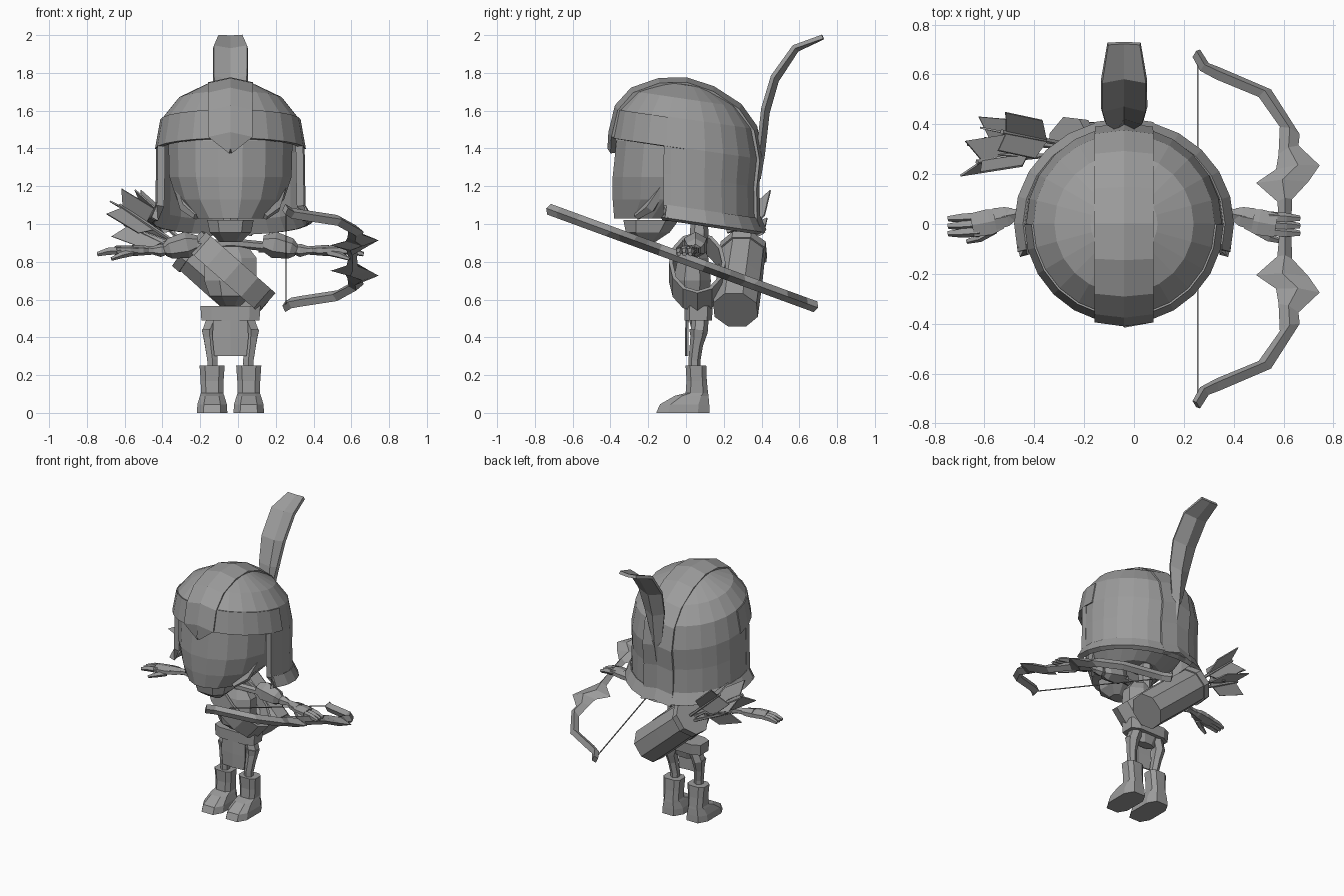
import bpy, bmesh
from math import sin, cos, pi
from mathutils import Vector as V

if "Cube" in bpy.data.objects:
    bpy.data.objects.remove(bpy.data.objects["Cube"])

CX = -0.04   # body symmetry plane
GREY = bpy.data.materials.new("dark_grey")
GREY.diffuse_color = (.33, .33, .33, 1)
GREY.use_nodes = True
GREY.node_tree.nodes["Principled BSDF"].inputs["Base Color"].default_value = GREY.diffuse_color


def mesh(name, verts, faces, thick=0):
    bm = bmesh.new()
    vs = [bm.verts.new(v) for v in verts]
    for f in faces:
        bm.faces.new([vs[i] for i in f])
    bmesh.ops.remove_doubles(bm, verts=bm.verts, dist=1e-5)
    bmesh.ops.recalc_face_normals(bm, faces=bm.faces)
    me = bpy.data.meshes.new(name)
    bm.to_mesh(me)
    bm.free()
    me.materials.append(GREY)
    ob = bpy.data.objects.new(name, me)
    bpy.context.collection.objects.link(ob)
    if thick:
        m = ob.modifiers.new("thickness", 'SOLIDIFY')
        m.thickness, m.offset = thick, 0
    return ob


def loft(name, rings, closed=True, caps=True, thick=0, skip=None):
    n = len(rings[0])
    verts = [p for r in rings for p in r]
    faces = [(i*n+j, i*n+(j+1) % n, (i+1)*n+(j+1) % n, (i+1)*n+j)
             for i in range(len(rings)-1) for j in range(n if closed else n-1)
             if not (skip and skip(i, j))]
    if caps and closed:
        faces += [tuple(range(n)), tuple(range((len(rings)-1)*n, len(rings)*n))]
    return mesh(name, verts, faces, thick)


def tube(name, pts, radii, sides=6, flat=1.0):
    pts = [V(p) for p in pts]
    rings = []
    for i, p in enumerate(pts):
        d = (pts[min(i+1, len(pts)-1)] - pts[max(i-1, 0)]).normalized()
        ref = V((0, 0, 1)) if abs(d.z) < 0.9 else V((0, 1, 0))
        a = d.cross(ref).normalized()
        b = a.cross(d)
        rings.append([p + radii[i]*(cos(t)*a + flat*sin(t)*b)
                      for t in [2*pi*(k+.5)/sides for k in range(sides)]])
    return loft(name, rings)


def stack(name, rows, sides=8, cx=CX, square=1.0):
    """Loft of rows (z, half width, y front, y back)."""
    def sq(c):
        return (abs(c)**square) * (1 if c > 0 else -1)
    rings = []
    for z, hw, y0, y1 in rows:
        ts = [2*pi*(k+.5)/sides for k in range(sides)]
        rings.append([(cx+hw*sq(cos(t)), (y0+y1)/2+(y1-y0)/2*sq(sin(t)), z) for t in ts])
    return loft(name, rings)


# helmet shell: turned profile, sheared upward at the front, face cut open
PROF = [(0, 1.74), (.13, 1.72), (.27, 1.65), (.35, 1.55), (.378, 1.40),
        (.380, 1.25), (.384, 1.08), (.42, 1.01)]
SEG = 24


def hp(r, z, k, off=0):
    t = 2*pi*k/SEG - pi/2
    y = (r+off)*sin(t)
    if y > 0 and z < 1.3:      # lower wall and rim flare less at the back
        y *= .95
    return (CX+(r+off)*cos(t), y, z-.15*y)


loft("helmet_shell", [[hp(r, z, k) for k in range(SEG)] for r, z in PROF], caps=False,
     thick=.03, skip=lambda i, j: i >= 4 and (j < 5 or j >= SEG-5))
# brow band across the front, and flared rim trim around the back
loft("brow_band", [[hp(r, z, k, .010) for k in range(-6, 7)]
                   for r, z in [(.35, 1.55), (.378, 1.395)]], closed=False, thick=.024)
loft("helmet_rim", [[hp(r, z, k, .008) for k in range(5, 20)]
                    for r, z in [(.384, 1.08), (.42, 1.01)]], closed=False, thick=.03)
# cheek edges of the face opening
for k, s in ((5, "right"), (19, "left")):
    tube("cheek_edge_"+s, [hp(r, z, k) for r, z in PROF[4:]], [.028]*4, 4)
# raised creased ridge from brow point over the top to the rear rim
path = [(-.40, 1.335, .004), (-.395, 1.42, .115)]
path += [(-r-.012, z+.012, .115) for r, z in PROF[3:0:-1]] + [(0, 1.757, .115)]
path += [(r*(.95 if z < 1.3 else 1)+.012, z+.012, .115) for r, z in PROF[1:]]
loft("helmet_ridge", [[(CX-w, y*.965, z-.15*y-.02), (CX, y*1.005, z-.15*y+.006),
                       (CX+w, y*.965, z-.15*y-.02)] for y, z, w in path],
     closed=False, thick=.028)
# feather plume
loft("plume", [[(CX-w, y-f, z+f), (CX, y+f, z-f), (CX+w, y-f, z+f)]
               for y, z, w, f in [(.375, 1.25, .02, .01), (.395, 1.38, .035, .012),
                                  (.42, 1.6, .075, .012), (.47, 1.77, .09, .011),
                                  (.58, 1.93, .09, .008), (.725, 1.99, .065, .002)]],
     closed=False, thick=.022)

# skull and jaw
stack("skull", [(1.56, .28, -.31, .28), (1.44, .335, -.375, .32), (1.25, .33, -.395, .32),
                (1.13, .29, -.395, .3), (1.03, .20, -.385, .12)], 16)
stack("jaw", [(1.02, .13, -.34, -.03), (.955, .115, -.325, -.08), (.905, .06, -.25, -.16)],
      8, square=.7)
# cheekbones tucked beside the face
for s, side in ((-1, "left"), (1, "right")):
    tube("cheekbone_"+side, [(CX+s*.27, -.12, 1.20), (CX+s*.235, -.19, 1.09),
                             (CX+s*.18, -.26, 1.04)], [.03, .035, .02], 5)

# torso, neck, waist
stack("ribcage", [(.88, .10, -.02, .10), (.82, .15, -.05, .125), (.70, .15, -.075, .14),
                  (.62, .12, -.06, .13), (.56, .05, .02, .12)], 8)
tube("spine", [(CX, .07, z) for z in (.5, .6, .88, .95, 1.06)], [.05, .04, .04, .05, .04])
tube("collar_bones", [(CX-.2, .04, .88), (CX, .0, .90), (CX+.2, .04, .88)], [.025]*3)
stack("belt", [(.565, .165, -.01, .145), (.49, .16, -.01, .14)], 8, square=.5)
stack("pelvis", [(.5, .12, .01, .12), (.43, .07, .03, .10)], 8)
loft("loincloth", [[(CX-w, y, z), (CX, y-.008, z), (CX+w, y, z)]
                   for z, w, y in [(.50, .09, .01), (.40, .095, .008), (.30, .085, .008)]],
     closed=False, thick=.01)

# quiver with strap
q0, q1 = V((.11, .262, .545)), V((-.255, .305, .86))
tube("quiver", [q0, q0.lerp(q1, .5), q1], [.125, .125, .12], 8)
tube("quiver_lip", [q0.lerp(q1, .93), q0.lerp(q1, 1.03)], [.13, .13], 8)
u, w = V((-.75, 0, .66)), V((.66, 0, .75))
loft("strap", [[V((-.03, .06, .745)) + .235*cos(t)*u + V((0, .14*sin(t), 0)) + s*w
                for t in [2*pi*k/12 for k in range(12)]] for s in (-.068, .068)],
     caps=False, thick=.02)

# arrows: shaft plus three swept vanes
mouth = V((-.25, .31, .87))
for i, (tip, roll) in enumerate([((-.53, .37, 1.12), .5), ((-.63, .25, 1.10), 0),
                                 ((-.60, .34, 1.0), .2)]):
    tip = V(tip)
    tube(f"arrow_shaft_{i}", [mouth.lerp(q0, .3), tip], [.011, .011], 5)
    d = (tip-mouth).normalized()
    a = d.cross(V((0, 0, 1))).normalized()
    b = a.cross(d)
    vs, fs = [], []
    for k in range(3):
        r = cos(2*pi*k/3+roll)*a + sin(2*pi*k/3+roll)*b
        vs += [tip+d*s+r*h for s, h in ((-.24, .005), (-.16, .09), (.04, .09), (-.02, .005))]
        fs.append(tuple(range(4*k, 4*k+4)))
    mesh(f"arrow_fletching_{i}", vs, fs, .008)

# arms and legs, both sides
for s, side in ((-1, "left"), (1, "right")):
    def P(d, y, z):
        return (CX+s*d, y, z)
    # shoulder, arm bones, elbow
    tube("shoulder_"+side, [P(.17, .05, .90), P(.23, .05, .89), P(.32, .05, .87), P(.35, .05, .86)],
         [.04, .07, .055, .03], 6)
    tube("arm_"+side, [P(.15, .05, .88), P(.33, .05, .865), P(.37, .05, .86), P(.41, .045, .86),
                       P(.49, .03, .86)], [.03, .022, .035, .022, .028], 6)
    # cuff, palm, fingers and thumb
    tube("cuff_"+side, [P(.44, .04, .86), P(.47, .03, .86), P(.52, .02, .86)],
         [.028, .045, .05], 6, .6)
    tube("palm_"+side, [P(.49, .02, .86), P(.54, .008, .86), P(.61, -.005, .86)],
         [.045, .06, .055], 6, .45)
    for f in range(3):
        y = .03-.03*f
        tube(f"finger_{side}_{f}", [P(.58, y, .86), P(.65, y-.005, .855),
                                    P(.705, y-.008, .84)], [.021, .02, .012], 5)
    tube("thumb_"+side, [P(.52, -.02, .85), P(.58, -.055, .835), P(.63, -.07, .815)],
         [.02, .018, .01], 5)
    # leg bones with knee
    tube("leg_"+side, [P(.085, .075, .5), P(.11, .07, .43), P(.105, .055, .36),
                       P(.095, .045, .28), P(.095, .045, .2)],
         [.045, .045, .035, .032, .03], 6)
    tube("knee_"+side, [P(.11, .065, .44), P(.11, .062, .40)], [.048, .038], 6)
    # boot
    stack("boot_"+side, [(0, .085, -.165, .133), (.045, .082, -.145, .13), (.09, .068, -.065, .124),
                         (.105, .062, -.005, .12), (.17, .064, .0, .113), (.25, .07, -.005, .11)],
          8, CX+s*.097, .65)

# bow: diamond section limbs in a sheared plane, mirrored about the grip
HALF = [(.585, 0, .63, 0), (.575, .11, .635, .12), (.49, .185, .70, .19), (.57, .24, .745, .255),
        (.58, .30, .66, .335), (.585, .41, .665, .38), (.50, .53, .55, .56),
        (.33, .60, .34, .65), (.265, .635, .30, .665), (.235, .69, .265, .72)]


def bow_pt(x, v, lift=0):
    return V((x, v-.02, .82-.366*v)) + V((0, .344, .939))*lift


stations = [(a, -b, c, -d) for a, b, c, d in HALF[:0:-1]] + HALF
loft("bow", [[bow_pt(a, b), bow_pt((a+c)/2, (b+d)/2, .03), bow_pt(c, d),
              bow_pt((a+c)/2, (b+d)/2, -.03)] for a, b, c, d in stations])
tube("bow_string", [bow_pt(.255, -.68), bow_pt(.255, .68)], [.004, .004], 4)
